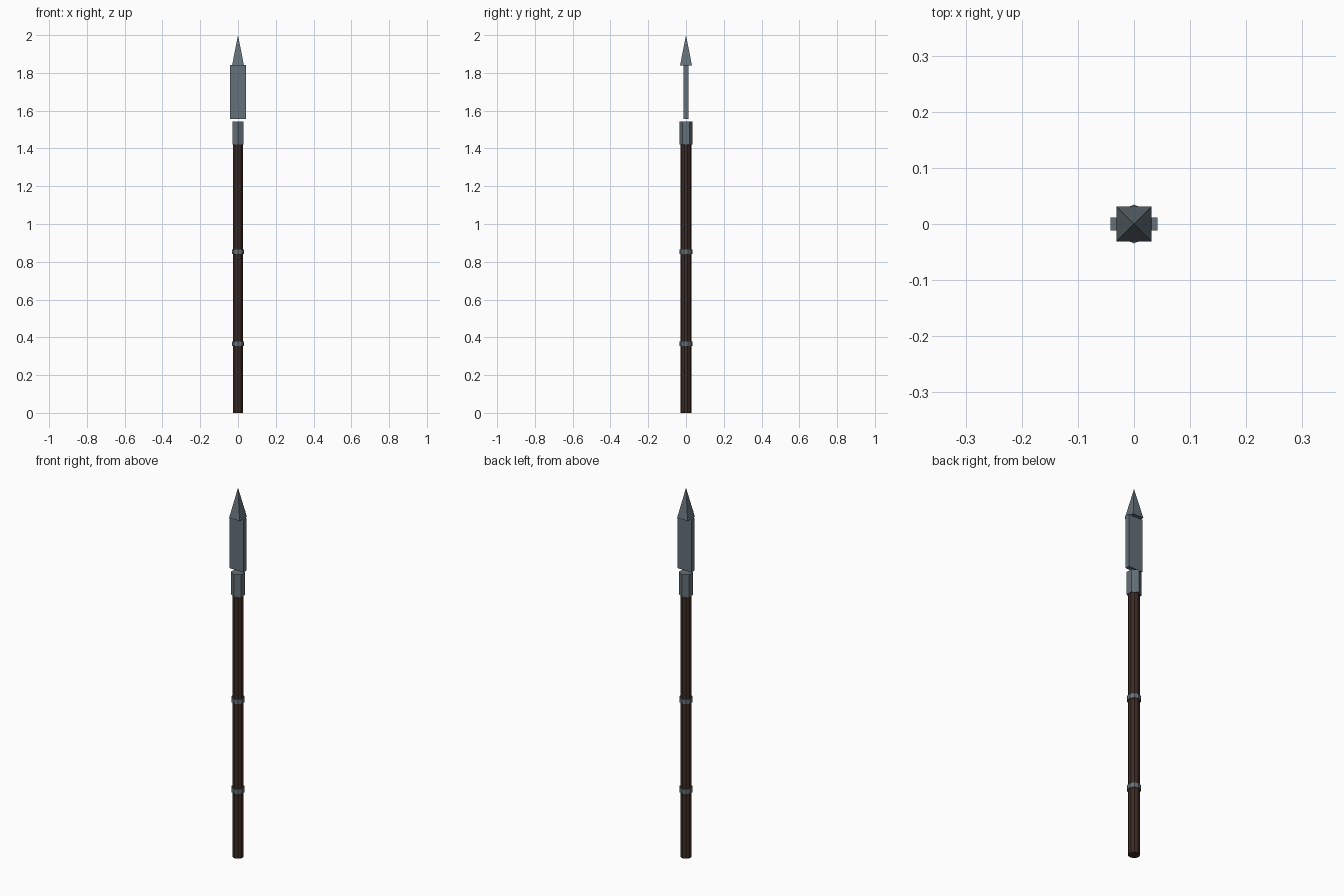
import bpy, bmesh
from mathutils import Matrix

if "Cube" in bpy.data.objects:
    bpy.data.objects.remove(bpy.data.objects["Cube"])


def material(name, rgb):
    m = bpy.data.materials.new(name)
    m.diffuse_color = (*rgb, 1)
    m.use_nodes = True
    m.node_tree.nodes["Principled BSDF"].inputs["Base Color"].default_value = m.diffuse_color
    return m


WOOD = material("dark wood", (0.045, 0.024, 0.018))
STEEL = material("grey steel", (0.13, 0.165, 0.19))


def finish(name, bm, mat):
    mesh = bpy.data.meshes.new(name)
    bm.to_mesh(mesh)
    bm.free()
    mesh.materials.append(mat)
    obj = bpy.data.objects.new(name, mesh)
    bpy.context.collection.objects.link(obj)
    return obj


def prism(name, sides, r_low, r_high, z0, z1, mat, turn=0.0):
    """Upright flat-sided cylinder or cone, first corner on the y axis."""
    bm = bmesh.new()
    place = Matrix.Translation((0, 0, (z0 + z1) / 2)) @ Matrix.Rotation(turn, 4, 'Z')
    bmesh.ops.create_cone(bm, cap_ends=True, segments=sides, radius1=r_low,
                          radius2=r_high, depth=z1 - z0, matrix=place)
    bmesh.ops.remove_doubles(bm, verts=bm.verts, dist=1e-5)
    return finish(name, bm, mat)


# Wooden shaft
prism("shaft", 10, 0.029, 0.029, 0, 1.425, WOOD)

# Steel bands around the grip
for name, z in (("lower_band", 0.365), ("upper_band", 0.853)):
    prism(name, 10, 0.034, 0.034, z - 0.012, z + 0.012, STEEL)

# Hexagonal socket
prism("socket", 6, 0.035, 0.035, 1.42, 1.543, STEEL)

# Flat blade, floating just above the socket
bm = bmesh.new()
bmesh.ops.create_cube(bm, size=1, matrix=Matrix.Translation((0, 0, 1.70))
                      @ Matrix.Diagonal((0.084, 0.024, 0.286, 1)))
finish("blade", bm, STEEL)

# Square pyramid point
prism("point", 4, 0.0445, 0, 1.84, 2.0, STEEL, turn=0.7853982)
